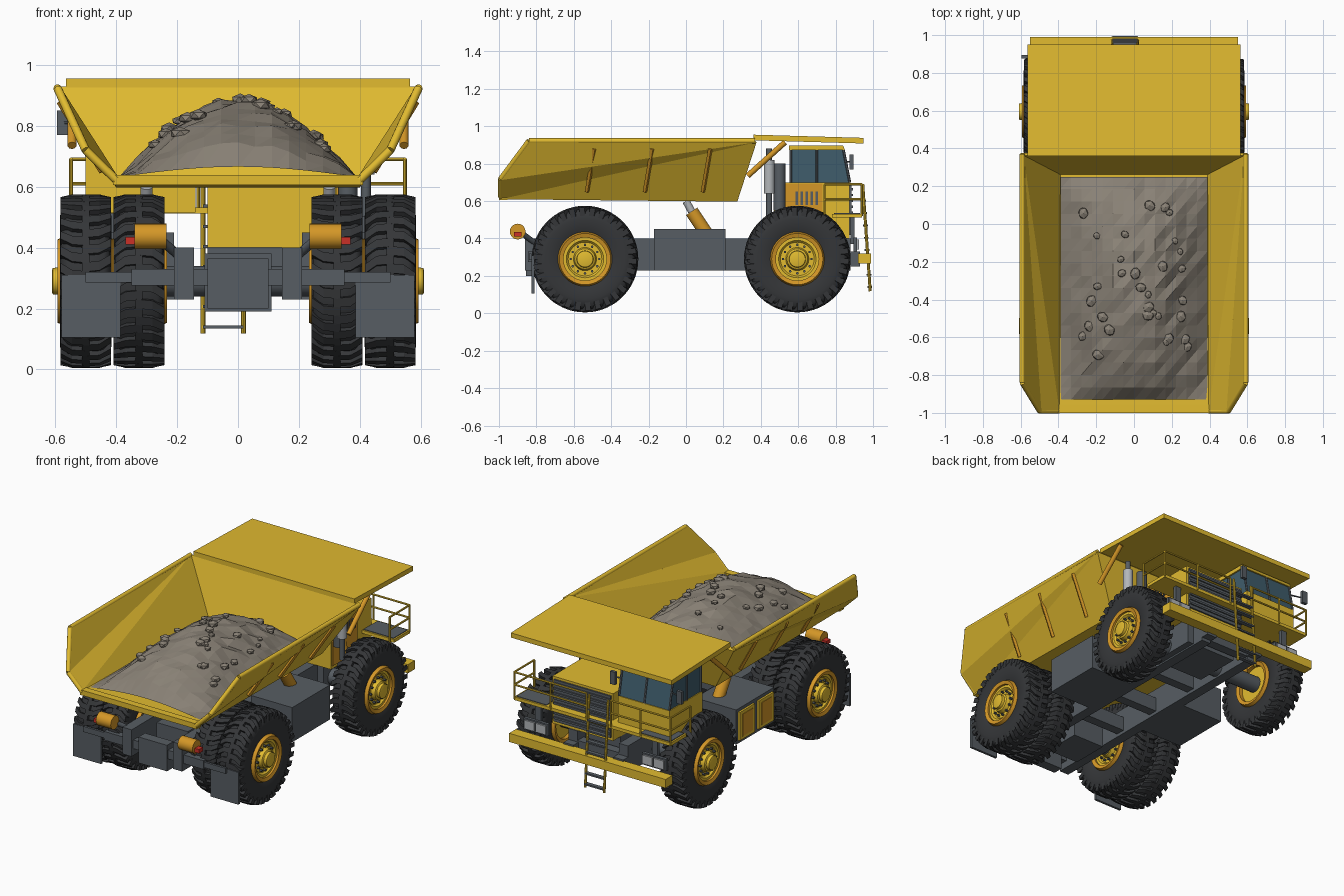
import bpy, bmesh, math, random
from mathutils import Vector, Matrix

if "Cube" in bpy.data.objects:
    bpy.data.objects.remove(bpy.data.objects["Cube"])
random.seed(4)

def material(name, r, g, b):
    m = bpy.data.materials.new(name)
    m.diffuse_color = (r, g, b, 1)
    m.use_nodes = True
    m.node_tree.nodes["Principled BSDF"].inputs["Base Color"].default_value = m.diffuse_color
    return m
YEL = material("yellow_paint", .76, .50, .03)
ORG = material("orange_paint", .66, .31, .02)
GRY = material("chassis_grey", .095, .11, .125)
RUB = material("rubber", .035, .037, .04)
GLS = material("glass", .05, .11, .15)
SIL = material("silver", .45, .47, .49)
ROK = material("rock", .25, .22, .18)
RED = material("red_lens", .6, .03, .02)

def finish(bm, name, mat, angle=None, loc=(0, 0, 0)):
    bmesh.ops.recalc_face_normals(bm, faces=bm.faces[:])
    if angle:
        for f in bm.faces: f.smooth = True
        for e in bm.edges: e.smooth = e.calc_face_angle(0) < angle
    me = bpy.data.meshes.new(name)
    bm.to_mesh(me); bm.free()
    me.materials.append(mat)
    return place(name, me, loc)

def place(name, me, loc, rot=0):
    ob = bpy.data.objects.new(name, me)
    ob.location = loc
    ob.rotation_euler[2] = rot
    bpy.context.collection.objects.link(ob)
    return ob

def box(name, x0, x1, y0, y1, z0, z1, mat):
    bm = bmesh.new()
    bmesh.ops.create_cube(bm, size=1)
    for v in bm.verts:
        v.co = Vector(((x0+x1)/2 + v.co.x*(x1-x0), (y0+y1)/2 + v.co.y*(y1-y0), (z0+z1)/2 + v.co.z*(z1-z0)))
    return finish(bm, name, mat)

def sides(name, x0, x1, *rest):
    for s, n in ((1, "right_"), (-1, "left_")):
        box(n + name, s*x0, s*x1, *rest)

def rods(name, pts, r, mat, seg=10):
    """Cylinders along a polyline."""
    bm = bmesh.new()
    for p, q in zip(pts, pts[1:]):
        p, q = Vector(p), Vector(q)
        m = Matrix.Translation((p+q)/2) @ (q-p).to_track_quat('Z', 'Y').to_matrix().to_4x4()
        bmesh.ops.create_cone(bm, cap_ends=True, segments=seg, radius1=r, radius2=r, depth=(q-p).length, matrix=m)
    return finish(bm, name, mat, .7)

def extrude_yz(name, prof, x0, x1, mat):
    bm = bmesh.new()
    a = [bm.verts.new((x0, y, z)) for y, z in prof]
    b = [bm.verts.new((x1, y, z)) for y, z in prof]
    bm.faces.new(a); bm.faces.new(b)
    for i in range(len(a)):
        j = (i+1) % len(a)
        bm.faces.new((a[i], a[j], b[j], b[i]))
    return finish(bm, name, mat)

def lathe(prof, seg, closed=False, bolts=None):
    """Revolve (x, r) points about the x axis."""
    bm = bmesh.new()
    rings = [[bm.verts.new((x, r*math.cos(2*math.pi*k/seg), r*math.sin(2*math.pi*k/seg))) for k in range(seg)] for x, r in prof]
    pairs = list(zip(rings, rings[1:])) + ([(rings[-1], rings[0])] if closed else [])
    for a, b in pairs:
        for k in range(seg):
            bm.faces.new((a[k], a[(k+1) % seg], b[(k+1) % seg], b[k]))
    bmesh.ops.remove_doubles(bm, verts=bm.verts[:], dist=1e-5)
    return bm

# wheels: shared meshes for tyre, lugs, rim, flange and bolts
half = [(.068, .135), (.08, .165), (.084, .215), (.078, .25), (.06, .268)]
tyre = finish(lathe([(-x, r) for x, r in half] + half[::-1], 56, True), "tyre", RUB, .8)
bm = bmesh.new()
N = 30
for i in range(N):
    for s in (1, -1):
        t = 2*math.pi*(i + (.5 if s < 0 else 0))/N
        w = .11
        base = [(-.012, t, .26, .285), (-.012, t+w, .26, .285), (.045, t+w+.02, .26, .285), (.083, t+w+.11, .232, .276),
                (.083, t+.11, .232, .276), (.045, t+.02, .26, .285)]
        lo = [bm.verts.new((s*x, r*math.cos(a), r*math.sin(a))) for x, a, r, R in base]
        hi = [bm.verts.new((s*x, R*math.cos(a), R*math.sin(a))) for x, a, r, R in base]
        for q in (lo, hi):
            bm.faces.new((q[0], q[1], q[2], q[5])); bm.faces.new((q[5], q[2], q[3], q[4]))
        for k in range(6):
            j = (k+1) % 6
            bm.faces.new((lo[k], lo[j], hi[j], hi[k]))
lugs = finish(bm, "tread_lugs", RUB)
rim = finish(lathe([(-.06, 0), (-.06, .12), (.072, .118), (.072, .1), (.06, .09), (.06, .062), (.085, .055), (.09, .045),
                    (.108, .043), (.11, .038), (.11, 0)], 36), "rim", YEL, .6)
flange = finish(lathe([(-.085, .115), (-.092, .137), (-.06, .15), (.06, .15), (.092, .137), (.085, .115)], 40, True), "rim_flange", ORG, .6)
bm = bmesh.new()
for k in range(12):
    a = math.pi*k/6
    m = Matrix.Translation((.066, .076*math.cos(a), .076*math.sin(a))) @ Matrix.Rotation(math.pi/2, 4, 'Y')
    bmesh.ops.create_cone(bm, cap_ends=True, segments=6, radius1=.007, radius2=.007, depth=.02, matrix=m)
bolts = finish(bm, "wheel_bolts", GRY)
parts = [o for o in (tyre, lugs, rim, flange, bolts)]
for s in (1, -1):
    for tag, x, y, face in (("front", .5, .595, 1), ("rear_outer", .5, -.54, 1), ("rear_inner", .325, -.54, -1)):
        for o in parts:
            place(tag + "_" + o.data.name, o.data, (s*x, y, .29), 0 if s*face > 0 else math.pi)
for o in parts:
    bpy.data.objects.remove(o)

# chassis
sides("frame_rail", .145, .21, -.86, .88, .23, .40, GRY)
for y in (-.3, 0, .35, .85):
    box("cross_member", -.15, .15, y-.03, y+.03, .25, .34, GRY)
box("rear_cross_bar", -.35, .35, -.845, -.80, .275, .33, GRY)
box("rear_hitch_block", -.1, .1, -.855, -.79, .2, .365, GRY)
for n, y in (("front", .595), ("rear", -.54)):
    rods(n + "_axle", [(-.44, y, .29), (.44, y, .29)], .05, GRY, 16)
box("differential", -.11, .11, -.66, -.42, .19, .38, GRY)
box("engine_sump", -.1, .25, .5, .8, .24, .42, GRY)
sides("side_tank", .21, .5, -.17, .21, .23, .45, GRY)
for y in (-.15, .04):
    box("tank_panel", -.512, -.5, y, y+.15, .25, .43, YEL)
    box("tank_panel_inset", -.515, -.512, y+.025, y+.125, .27, .41, ORG)
sides("mud_flap", .385, .58, -.825, -.81, .105, .31, GRY)
sides("flap_hanger", .3, .5, -.84, -.825, .285, .32, GRY)
for s in (1, -1):
    rods("rear_lamp_housing", [(s*.235, -.9, .437), (s*.34, -.9, .437)], .042, ORG, 20)
    box("rear_lamp", s*.34, s*.37, -.92, -.88, .41, .435, RED)
    rods("lamp_bracket", [(s*.26, -.88, .43), (s*.19, -.8, .37)], .015, GRY)
    rods("hoist_cylinder", [(s*.3, .12, .41), (s*.3, .03, .545)], .036, ORG, 16)
    rods("hoist_rod", [(s*.3, .03, .545), (s*.3, 0, .6)], .02, SIL, 12)
    rods("front_suspension", [(s*.35, .595, .3), (s*.3, .595, .54)], .035, ORG, 14)

# dump body
bm = bmesh.new()
prof = [(.4, -.99, .622), (.5, -.99, .72), (.592, -.84, .922), (.592, .37, .922), (.395, .268, .607)]
L, R = ([bm.verts.new((s*x, y, z)) for x, y, z in prof] for s in (-1, 1))
for q in (L, R):
    for tri in ((0, 1, 3), (1, 2, 3), (0, 3, 4)):
        bm.faces.new([q[i] for i in tri])
bm.faces.new((L[0], R[0], R[4], L[4]))
bm.faces.new((L[4], R[4], R[3], L[3]))
body = finish(bm, "dump_body", YEL)
mod = body.modifiers.new("thickness", 'SOLIDIFY')
mod.thickness, mod.offset = .026, 0
box("tail_lip", -.41, .41, -1.0, -.955, .605, .638, YEL)
for s in (1, -1):
    rods("body_rim", [(s*x, y, z) for x, y, z in prof[:4]], .014, YEL, 12)
    for y in (-.51, -.2, .11):
        rods("body_rib", [(s*.445, y-.02, .65), (s*.585, y+.02, .88)], .012, ORG, 4)
    rods("canopy_strut", [(s*.545, .33, .735), (s*.545, .53, .915)], .015, ORG)
extrude_yz("canopy", [(.36, .925), (.36, .955), (.95, .938), (.95, .908)], -.565, .565, YEL)

# rock load
NX, NY = 14, 18
bm = bmesh.new()
def height(x, y):
    v = (y + .34)/.6
    return .632 + .25*max(0, math.cos(math.pi/2*x/.39))*max(0, math.cos(math.pi/2*min(1, abs(v))))**.55
g = [[None]*(NY+1) for _ in range(NX+1)]
for i in range(NX+1):
    for j in range(NY+1):
        x, y = -.39 + .78*i/NX, -.93 + 1.18*j/NY
        inner = 0 < i < NX and 0 < j < NY
        g[i][j] = bm.verts.new((x, y, height(x, y) + (random.uniform(-.012, .012) if inner else 0)))
for i in range(NX):
    for j in range(NY):
        a, b, c, d = g[i][j], g[i+1][j], g[i+1][j+1], g[i][j+1]
        bm.faces.new((a, b, c)); bm.faces.new((a, c, d))
finish(bm, "rock_load", ROK)
bm = bmesh.new()
for k in range(32):
    x, y = random.uniform(-.28, .3), random.uniform(-.75, .1)
    r = random.uniform(.02, .036)
    m = Matrix.Translation((x, y, height(x, y)+.006)) @ Matrix.Rotation(random.random()*6, 4, 'Z') @ Matrix.Diagonal((1, .85, .6, 1))
    bmesh.ops.create_icosphere(bm, subdivisions=1, radius=r, matrix=m)
finish(bm, "loose_rocks", ROK)

# engine hood and grille
box("engine_hood", -.1, .325, .47, .875, .40, .70, YEL)
box("hood_side_panel", .325, .33, .48, .73, .42, .695, ORG)
for k in range(5):
    box("hood_vent", .33, .335, .585+k*.027, .598+k*.027, .58, .65, GRY)
box("grille", -.09, .31, .875, .885, .42, .685, GRY)
for k in range(8):
    box("grille_slat", -.09, .31, .885, .893, .44+k*.031, .452+k*.031, GRY)
rods("exhaust_muffler", [(.42, .445, .64), (.42, .445, .82)], .029, SIL, 18)
rods("exhaust_pipe", [(.42, .445, .5), (.42, .445, .88)], .016, GRY, 12)
rods("air_intake", [(.36, .5, .55), (.36, .5, .8)], .032, GRY, 16)

# cab
box("cab_base", -.5, -.14, .55, .88, .515, .70, YEL)
extrude_yz("cab_glass", [(.56, .70), (.875, .70), (.84, .875), (.56, .875)], -.495, -.145, GLS)
extrude_yz("cab_roof", [(.55, .872), (.85, .872), (.84, .897), (.55, .897)], -.505, -.135, YEL)
for x in (-.497, -.32, -.143):
    rods("windscreen_pillar", [(x, .876, .70), (x, .842, .875)], .007, GRY, 6)
for x in (-.497, -.143):
    for y in (.56, .7):
        rods("cab_pillar", [(x, y, .70), (x, y, .875)], .007, GRY, 6)
for x in (-.577, -.11):
    box("mirror", x-.018, x+.018, .875, .895, .77, .85, GRY)
rods("mirror_arm", [(-.577, .88, .81), (-.5, .86, .81)], .005, GRY, 6)
rods("mirror_arm", [(-.11, .88, .81), (-.15, .86, .81)], .005, GRY, 6)

# deck, handrails, bumper and ladder
box("deck", -.55, .55, .78, .94, .512, .532, YEL)
sides("deck_tread", .33, .54, .79, .93, .532, .536, GRY)
for a, b in ((.548, .04), (-.548, -.13)):
    for z in (.61, .69):
        rods("handrail", [(a, .74, z), (a, .94, z), (b, .94, z)], .006, YEL, 8)
    for x, y in ((a, .74), (a, .94), ((a+b)/2, .94), (b, .94)):
        rods("rail_post", [(x, y, .52), (x, y, .69)], .006, YEL, 8)
box("bumper", -.55, .55, .92, .99, .265, .32, YEL)
sides("bumper_mount", .14, .21, .85, .93, .25, .33, GRY)
for s in (1, -1):
    box("headlight_panel", s*.33, s*.5, .895, .915, .33, .405, GRY)
    for x in (.34, .42):
        box("headlight", s*x, s*(x+.07), .915, .925, .34, .395, SIL)
    box("headlight_stay", s*.39, s*.43, .88, .9, .37, .515, GRY)
for x in (-.115, .018):
    rods("ladder_rail", [(x, .945, .69), (x, .985, .118)], .008, YEL, 8)
for k in range(8):
    z = .14 + k*.066
    y = .985 - .07*(z-.118)
    box("ladder_step", -.115, .018, y-.014, y+.012, z-.005, z+.005, GRY)
